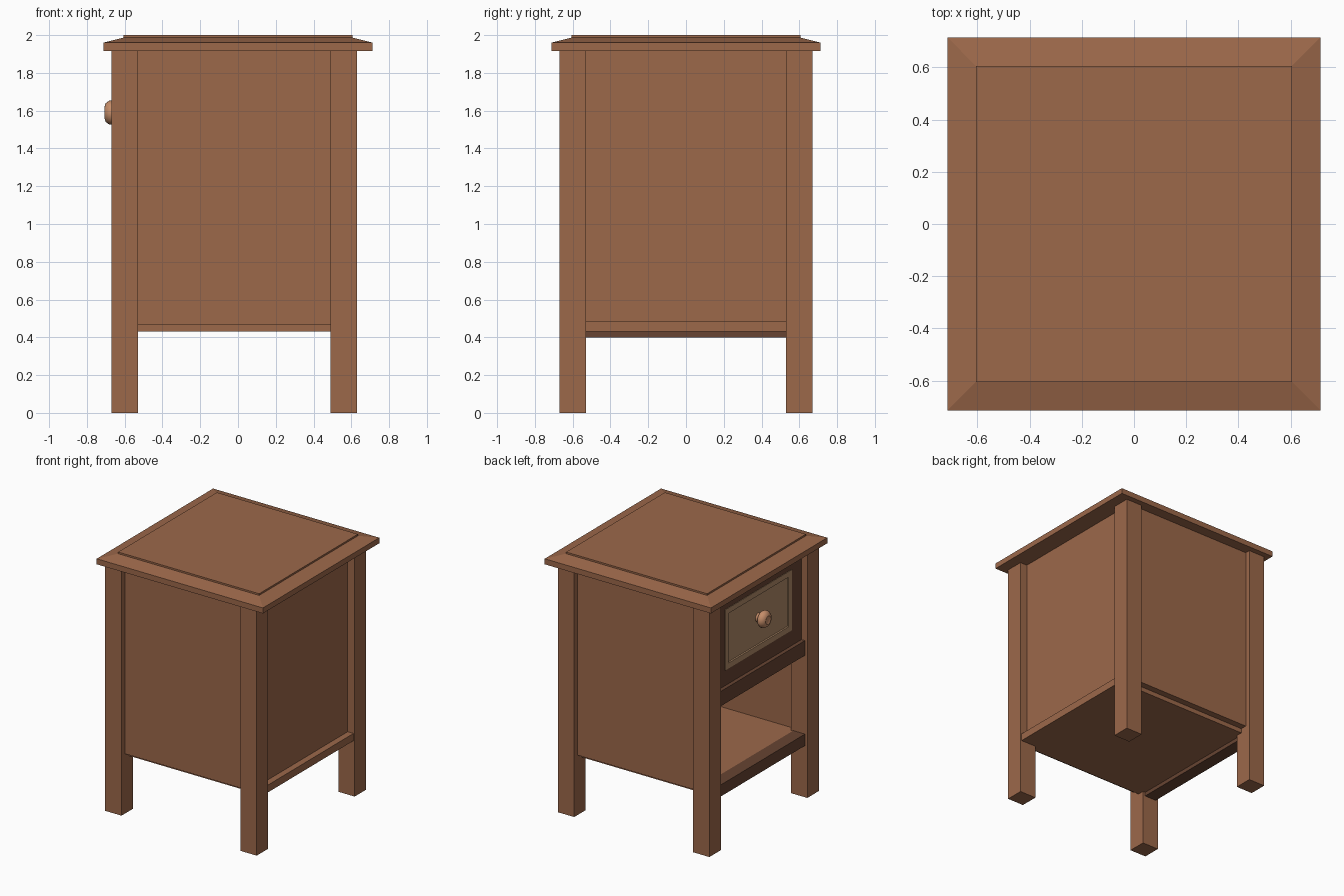
import bpy, bmesh, math
from mathutils import Matrix, Vector

cube = bpy.data.objects.get("Cube")
if cube:
    bpy.data.objects.remove(cube, do_unlink=True)


def material(name, *rgb):
    linear = [((c / 255 + 0.055) / 1.055) ** 2.4 for c in rgb] + [1]
    mat = bpy.data.materials.new(name)
    mat.use_nodes = True
    mat.diffuse_color = linear
    mat.node_tree.nodes["Principled BSDF"].inputs["Base Color"].default_value = linear
    return mat


wood = material("brown wood", 156, 104, 74)
dark = material("dark wood", 103, 68, 50)
drawer_wood = material("drawer wood", 176, 138, 103)
knob_wood = material("knob wood", 197, 141, 105)


def finish(name, bm, mat):
    bmesh.ops.recalc_face_normals(bm, faces=bm.faces)
    mesh = bpy.data.meshes.new(name)
    bm.to_mesh(mesh)
    bm.free()
    mesh.materials.append(mat)
    obj = bpy.data.objects.new(name, mesh)
    bpy.context.collection.objects.link(obj)
    return obj


def box_mesh(x, y, z):
    bm = bmesh.new()
    bmesh.ops.create_cube(bm, size=1)
    for v in bm.verts:
        v.co = Vector([(r[0] + r[1]) / 2 + c * (r[1] - r[0])
                       for r, c in zip((x, y, z), v.co)])
    return bm


def box(name, x, y, z, mat):
    return finish(name, box_mesh(x, y, z), mat)


TOP = 1.917   # underside of the table top
LEG = 0.53    # inner face of the legs

# Legs and side panels, mirrored left to right in depth
for side, s in (("front", -1), ("back", 1)):
    y_leg = sorted((s * LEG, s * 0.67))
    box(side + "_drawer_leg", (-0.67, -LEG), y_leg, (0, TOP), wood)
    box(side + "_rear_leg", (0.49, 0.63), y_leg, (0, TOP), wood)
    box(side + "_side_panel", (-LEG, 0.49), sorted((s * 0.57, s * 0.63)), (0.465, TOP), wood)

# Rear panel, lower shelf and the board under the drawer
box("rear_panel", (LEG, 0.57), (-LEG, LEG), (0.487, TOP), wood)
box("lower_shelf", (-0.56, 0.49), (-0.58, 0.58), (0.43, 0.487), wood)
box("shelf_lip", (0.49, 0.62), (-LEG, LEG), (0.43, 0.487), wood)
box("drawer_board", (-0.56, LEG), (-0.57, 0.57), (1.12, 1.2), wood)

# Dark rails and drawer frame
box("lower_rail", (-0.65, -0.55), (-LEG, LEG), (0.40, 0.49), dark)
box("middle_rail", (-0.65, -0.55), (-LEG, LEG), (1.1, 1.215), dark)
box("frame_bottom", (-0.62, -0.56), (-LEG, LEG), (1.215, 1.335), dark)
box("frame_top", (-0.62, -0.56), (-LEG, LEG), (1.805, TOP), dark)
for side, s in (("front", -1), ("back", 1)):
    box(side + "_frame_stile", (-0.62, -0.56), sorted((s * 0.41, s * LEG)), (1.335, 1.805), dark)

# Drawer front with a shallow sunken panel
bm = box_mesh((-0.624, -0.56), (-0.41, 0.41), (1.335, 1.805))
bm.normal_update()
face = min(bm.faces, key=lambda f: f.calc_center_median().x)
bmesh.ops.inset_region(bm, faces=[face], thickness=0.06)
bmesh.ops.inset_region(bm, faces=[face], thickness=0.006, depth=-0.008)
finish("drawer_front", bm, drawer_wood)

# Table top: square slab, sloped border, raised centre
bm = bmesh.new()
rings = []
for half, z in ((0.713, TOP), (0.713, 1.96), (0.605, 1.987), (0.605, 2.0)):
    rings.append([bm.verts.new((half * a, half * b, z))
                  for a, b in ((-1, -1), (1, -1), (1, 1), (-1, 1))])
for lower, upper in zip(rings, rings[1:]):
    for i in range(4):
        j = (i + 1) % 4
        bm.faces.new((lower[i], lower[j], upper[j], upper[i]))
bm.faces.new(rings[0])
bm.faces.new(rings[-1])
finish("table_top", bm, wood)

# Turned knob, spun around the x axis
profile = [(0.035, 0), (0.035, 0.02), (0.058, 0.032), (0.065, 0.046), (0.063, 0.062),
           (0.05, 0.08), (0.032, 0.086), (0.026, 0.082), (0, 0.082)]
bm = bmesh.new()
points = [bm.verts.new((-0.62 - d, 0, r)) for r, d in profile]
edges = [bm.edges.new(pair) for pair in zip(points, points[1:])]
bmesh.ops.spin(bm, geom=points + edges, cent=(0, 0, 0), axis=(1, 0, 0),
               angle=math.tau, steps=24)
bmesh.ops.remove_doubles(bm, verts=bm.verts, dist=0.0001)
bmesh.ops.transform(bm, matrix=Matrix.Translation((0, 0, 1.59)), verts=bm.verts)
knob = finish("drawer_knob", bm, knob_wood)
bpy.ops.object.select_all(action="DESELECT")
knob.select_set(True)
bpy.context.view_layer.objects.active = knob
bpy.ops.object.shade_smooth_by_angle(angle=math.radians(40))
